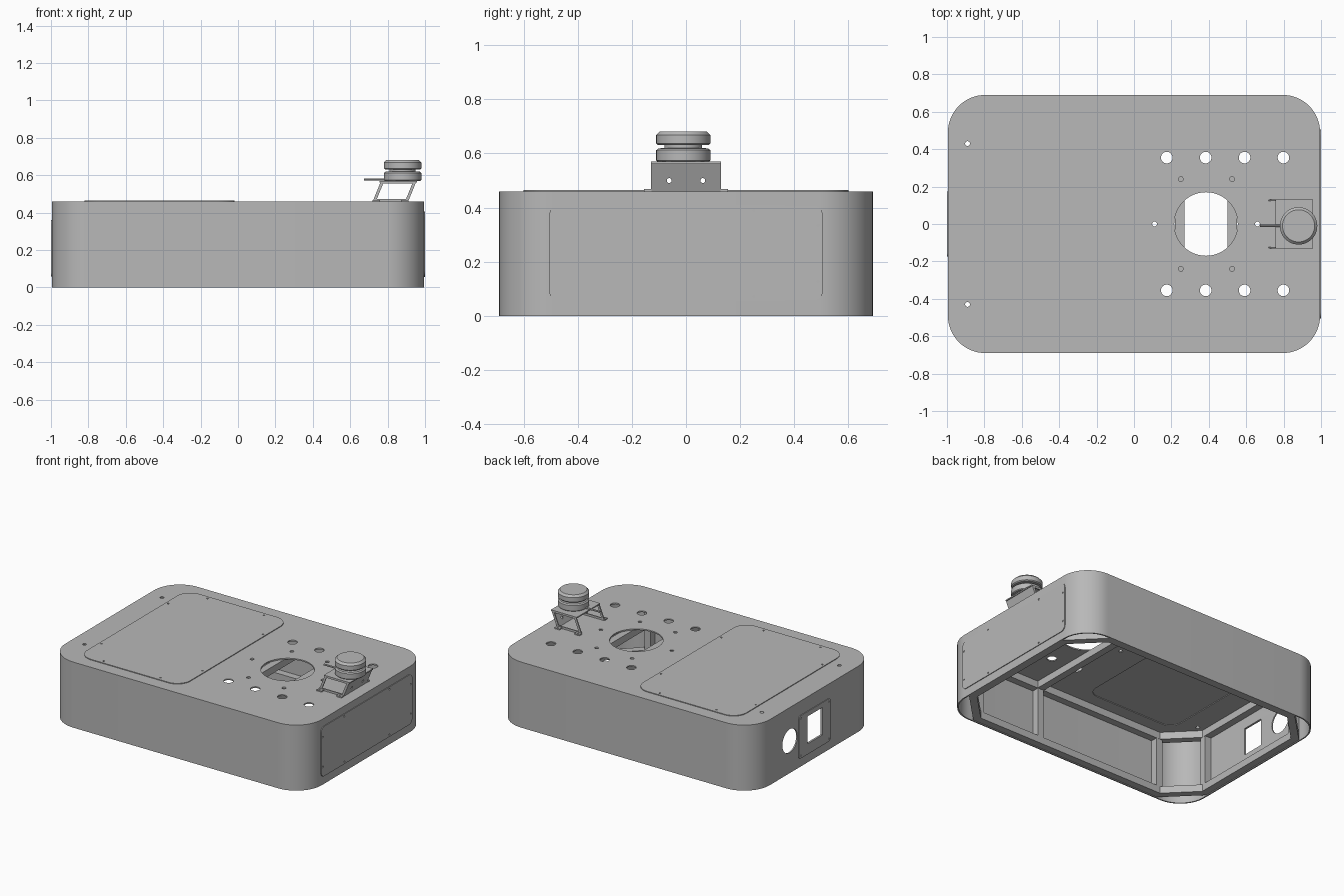
import bpy, bmesh, math
from mathutils import Vector, Matrix

old = bpy.data.objects.get("Cube")
if old:
    bpy.data.objects.remove(old, do_unlink=True)

grey = bpy.data.materials.new("light_grey")
grey.use_nodes = True
GREY = (0.48, 0.48, 0.48, 1)
grey.diffuse_color = GREY
grey.node_tree.nodes["Principled BSDF"].inputs["Base Color"].default_value = GREY

AXES = {"z": lambda u, v, w: (u, v, w),
        "x": lambda u, v, w: (w, u, v),
        "y": lambda u, v, w: (u, w, v)}
made = []


def finish(name, bm):
    bmesh.ops.recalc_face_normals(bm, faces=bm.faces)
    mesh = bpy.data.meshes.new(name)
    bm.to_mesh(mesh)
    bm.free()
    mesh.materials.append(grey)
    obj = bpy.data.objects.new(name, mesh)
    bpy.context.collection.objects.link(obj)
    made.append(obj)
    return obj


def add_prism(bm, pts, axis, lo, hi):
    """Closed prism from a 2D outline, extruded along an axis."""
    put = AXES[axis]
    a = [bm.verts.new(put(u, v, lo)) for u, v in pts]
    b = [bm.verts.new(put(u, v, hi)) for u, v in pts]
    bm.faces.new(a)
    bm.faces.new(b)
    for i in range(len(a)):
        j = (i + 1) % len(a)
        bm.faces.new((a[i], a[j], b[j], b[i]))


def prisms(name, outlines, axis, lo, hi):
    bm = bmesh.new()
    for pts in outlines:
        add_prism(bm, pts, axis, lo, hi)
    return finish(name, bm)


def rounded(cu, cv, hu, hv, r, n=12):
    pts = []
    for q, (su, sv) in enumerate([(1, 1), (-1, 1), (-1, -1), (1, -1)]):
        for i in range(n + 1):
            a = (q + i / n) * math.pi / 2
            pts.append((cu + su * (hu - r) + r * math.cos(a),
                        cv + sv * (hv - r) + r * math.sin(a)))
    return pts


def rect(cu, cv, hu, hv):
    return [(cu + a * hu, cv + b * hv) for a, b in [(1, 1), (-1, 1), (-1, -1), (1, -1)]]


def circle(cu, cv, r, n=32):
    return [(cu + r * math.cos(2 * math.pi * i / n),
             cv + r * math.sin(2 * math.pi * i / n)) for i in range(n)]


def cut(obj, outlines, axis, lo, hi):
    """Subtract prisms from an object and bake the result."""
    tool = prisms("cutter", outlines, axis, lo, hi)
    made.remove(tool)
    mod = obj.modifiers.new("cut", "BOOLEAN")
    mod.operation, mod.solver, mod.object = "DIFFERENCE", "EXACT", tool
    graph = bpy.context.evaluated_depsgraph_get()
    baked = bpy.data.meshes.new_from_object(obj.evaluated_get(graph))
    obj.modifiers.clear()
    obj.data = baked
    bpy.data.objects.remove(tool, do_unlink=True)


def lathe(name, cx, cy, profile, n=48):
    """Solid of revolution about a vertical axis."""
    bm = bmesh.new()
    rings = [[bm.verts.new((x, y, z)) for x, y in circle(cx, cy, r, n)] for r, z in profile]
    bm.faces.new(rings[0])
    bm.faces.new(rings[-1])
    for a, b in zip(rings, rings[1:]):
        for i in range(n):
            j = (i + 1) % n
            bm.faces.new((a[i], a[j], b[j], b[i]))
    return finish(name, bm)


def both(points):
    return [(x, s * y) for x, y in points for s in ((1, -1) if y else (1,))]


# Body shell: rounded box, open underneath
TOP, WALL = 0.46, 0.009
shell = prisms("body_shell", [rounded(0, 0, 0.995, 0.69, 0.2, 16)], "z", 0, TOP)
cut(shell, [rounded(0, 0, 0.995 - WALL, 0.69 - WALL, 0.2 - WALL, 16)], "z", -0.1, TOP - WALL)

# Deck openings: access port, cable holes, bolt holes, hatch opening
ports = [circle(0.385, 0, 0.17, 48), rounded(-0.42, 0, 0.35, 0.54, 0.08)]
ports += [circle(x, y, 0.031) for x, y in both([(0.175 + 0.208 * i, 0.355) for i in range(4)])]
ports += [circle(x, y, 0.013, 16) for x, y in
          both([(0.25, 0.24), (0.525, 0.24), (0.11, 0), (0.66, 0), (-0.89, 0.43)])]
cut(shell, ports, "z", 0.4, 0.5)

# Rear end openings: round port and connector window
window = rect(0, 0.23, 0.082, 0.096)
cut(shell, [circle(0.27, 0.225, 0.083), window], "x", -1.1, -0.9)

# Deck hatch with screw holes
hatch = prisms("deck_hatch", [rounded(-0.42, 0, 0.4, 0.6, 0.1)], "z", TOP - 0.004, TOP + 0.005)
cut(hatch, [circle(x, y, 0.006, 12) for x, y in
            both([(-0.8, 0.37), (-0.64, 0.575), (-0.2, 0.575), (-0.04, 0.335)])], "z", 0.4, 0.5)

# End panel with screw holes
panel = prisms("end_panel", [rounded(0, 0.232, 0.505, 0.175, 0.035)], "x", 0.991, 1.0)
cut(panel, [circle(s * y, z, 0.006, 12) for s in (1, -1) for y, z in
            [(0.488, 0.335), (0.488, 0.127), (0.25, 0.39), (0.25, 0.072)]], "x", 0.9, 1.1)

# Connector plate around the window
plate = prisms("connector_plate", [rounded(0, 0.21, 0.175, 0.15, 0.02)], "x", -1.0, -0.991)
cut(plate, [window] + [circle(s * 0.155, 0.21 + t * 0.13, 0.006, 12)
                       for s in (1, -1) for t in (1, -1)], "x", -1.1, -0.9)


# Internal frame: chamfered rings, posts and cross beams of square tube
def octagon(hx, hy, c):
    pts = [(hx, hy - c), (hx - c, hy)]
    pts += [(-x, y) for x, y in reversed(pts)]
    return pts + [(-x, -y) for x, y in pts]


for name, lo in (("lower_frame_ring", 0.004), ("upper_frame_ring", 0.4)):
    ring = prisms(name, [octagon(0.984, 0.679, 0.22)], "z", lo, lo + 0.05)
    cut(ring, [octagon(0.934, 0.629, 0.191)], "z", -0.1, 0.6)

T = 0.025
spots = both([(s * x, y) for s in (1, -1) for x, y in [(0.74, 0.654), (0.959, 0.435)]])
prisms("frame_posts", [rect(x, y, T - 0.001, T - 0.001)
                       for x, y in spots + both([(0.245, 0.654)])], "z", 0.05, 0.405)
prisms("cross_beams", [rect(x, 0, T, 0.64) for x in (0.245, 0.525)], "z", 0.401, 0.4505)

# Sensor bracket: leaning side frames, top plate, end plate and feet
BASE, ROOF, LEAN = TOP, 0.57, 0.045


def leaning(x0, x1, z0, z1):
    shift = lambda z: LEAN * (z - BASE) / (ROOF - BASE)
    return [(x0 + shift(z0), z0), (x1 + shift(z0), z0), (x1 + shift(z1), z1), (x0 + shift(z1), z1)]


for side, s in (("left", 1), ("right", -1)):
    lo, hi = sorted((s * 0.122, s * 0.13))
    frame = prisms("bracket_frame_" + side, [leaning(0.72, 0.91, BASE, ROOF)], "y", lo, hi)
    cut(frame, [leaning(0.737, 0.893, BASE + 0.014, ROOF - 0.014)], "y", -0.3, 0.3)
    foot = prisms("bracket_feet_" + side, [rect(x, s * 0.142, 0.02, 0.014)
                                          for x in (0.738, 0.892)], "z", BASE, BASE + 0.008)
    cut(foot, [circle(x, s * 0.147, 0.006, 12) for x in (0.735, 0.893)], "z", 0.4, 0.5)
prisms("bracket_top", [rect(0.857, 0, 0.1, 0.13)], "z", ROOF - 0.008, ROOF)
end = prisms("bracket_end_plate", [leaning(0.902, 0.91, BASE, ROOF)], "y", -0.123, 0.123)
cut(end, [circle(s * 0.062, 0.5, 0.009, 16) for s in (1, -1)], "x", 0.8, 1.1)

# Scanning sensor: two chamfered drums joined by a neck
lathe("sensor", 0.88, -0.01,
      [(0.095, 0.57), (0.1, 0.575), (0.1, 0.612), (0.092, 0.619), (0.07, 0.62), (0.07, 0.631),
       (0.094, 0.631), (0.1, 0.637), (0.1, 0.668), (0.086, 0.682)])

# Cable stub
prisms("sensor_cable", [circle(-0.01, 0.577, 0.006, 12)], "x", 0.675, 0.79)

# Smooth the curves, keep the edges crisp
bpy.ops.object.select_all(action="DESELECT")
for obj in made:
    obj.select_set(True)
bpy.context.view_layer.objects.active = made[0]
bpy.ops.object.shade_smooth_by_angle(angle=math.radians(30))
